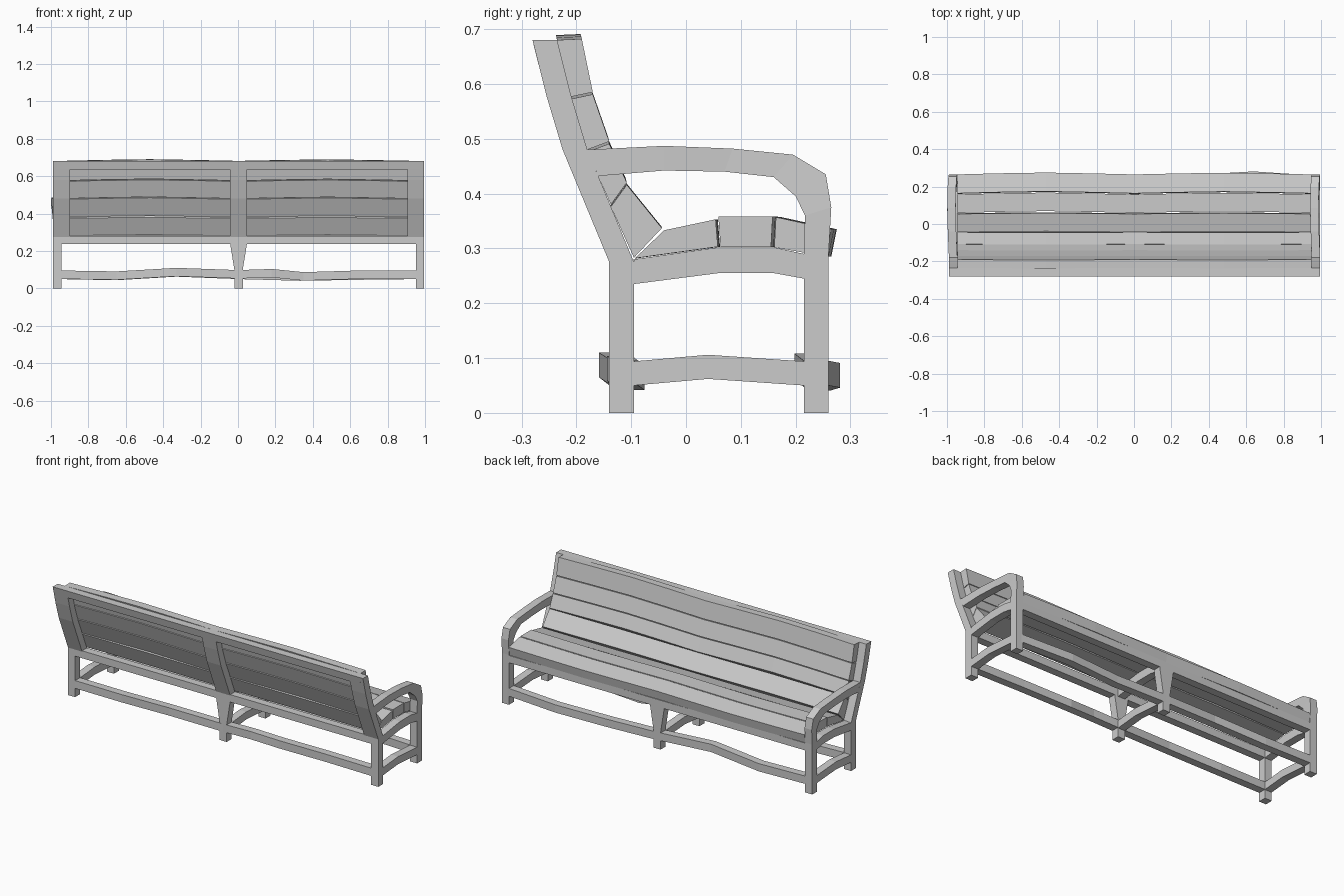
import bpy, bmesh

if "Cube" in bpy.data.objects:
    bpy.data.objects.remove(bpy.data.objects["Cube"])

CX = 0.003          # middle frame position
HW = 0.0225         # half thickness of the timber


def loft(name, rings):
    """Skin a closed bar through a list of four-point rings."""
    bm = bmesh.new()
    vr = [[bm.verts.new(p) for p in r] for r in rings]
    for a, b in zip(vr, vr[1:]):
        for i in range(4):
            j = (i + 1) % 4
            bm.faces.new((a[i], a[j], b[j], b[i]))
    bm.faces.new(vr[0])
    bm.faces.new(vr[-1])
    bmesh.ops.recalc_face_normals(bm, faces=bm.faces)
    me = bpy.data.meshes.new(name)
    bm.to_mesh(me)
    bm.free()
    ob = bpy.data.objects.new(name, me)
    bpy.context.collection.objects.link(ob)
    return ob


def side_bar(name, outer, inner, spans):
    """Bar drawn in the y-z plane; spans gives its x range at each station."""
    if len(spans) == 1:
        spans = spans * len(outer)
    loft(name, [[(x0, *o), (x1, *o), (x1, *i), (x0, *i)]
                for o, i, (x0, x1) in zip(outer, inner, spans)])


def long_bar(name, profile, stations):
    """Bar running along x with a y-z profile and small offsets (x, dy, dz)."""
    loft(name, [[(x, y + dy, z + dz) for y, z in profile] for x, dy, dz in stations])


def box(y0, y1, z0, z1):
    return [(y0, z0), (y1, z0), (y1, z1), (y0, z1)]


# Side profile curves shared by all frames
post_out = [(-0.14, 0.275), (-0.225, 0.48), (-0.255, 0.58), (-0.28, 0.68)]
post_in = [(y + 0.045, z) for y, z in post_out]
rail_top = [(-0.095, 0.28), (0.06, 0.302), (0.16, 0.302), (0.215, 0.29)]
rail_bot = [(-0.095, 0.235), (0.06, 0.255), (0.16, 0.255), (0.215, 0.245)]
low_top = [(-0.095, 0.094), (0.04, 0.106), (0.215, 0.094)]
low_bot = [(-0.095, 0.05), (0.04, 0.062), (0.215, 0.05)]
arm_top = [(-0.18, 0.48), (-0.04, 0.487), (0.085, 0.482), (0.195, 0.471),
           (0.255, 0.435), (0.265, 0.375), (0.26, 0.288)]
arm_bot = [(-0.16, 0.432), (-0.04, 0.442), (0.07, 0.44), (0.16, 0.43),
           (0.20, 0.395), (0.217, 0.36), (0.215, 0.288)]
arm_shift = [0, -0.006, -0.009, -0.007, -0.003, 0, 0]

# Frames: rails at both ends and in the middle
for label, cx in (("left", CX - 0.97), ("middle", CX), ("right", CX + 0.97)):
    span = [(cx - HW, cx + HW)]
    side_bar(label + "_seat_rail", rail_top, rail_bot, span)
    side_bar(label + "_side_stretcher", low_top, low_bot, span)
    if label == "middle":
        # flared middle legs
        wide = [(cx - 0.045, cx + 0.045)]
        spans = span * 2 + wide * 2
        for part, y0, y1, top in (("back", -0.14, -0.095, 0.275),
                                  ("front", 0.215, 0.26, 0.285)):
            zs = (0, 0.1, 0.24, top)
            side_bar("middle_%s_leg" % part, [(y0, z) for z in zs],
                     [(y1, z) for z in zs], spans)
        side_bar("middle_back_post", post_out, post_in, wide)
    else:
        # end legs
        side_bar(label + "_back_leg", [(-0.14, 0), (-0.14, 0.275)],
                 [(-0.095, 0), (-0.095, 0.275)], span)
        side_bar(label + "_front_leg", [(0.26, 0), (0.26, 0.288)],
                 [(0.215, 0), (0.215, 0.288)], span)
        # back post, twice as wide toward the inside
        if label == "left":
            post = [(cx - HW, cx + HW + 0.045)]
        else:
            post = [(cx - HW - 0.045, cx + HW)]
        side_bar(label + "_back_post", post_out, post_in, post)
        # bowed armrest curving down into the front leg
        side_bar(label + "_armrest", arm_top, arm_bot,
                 [(cx - HW + s, cx + HW + s) for s in arm_shift])

# Long straight rails
ends = [(CX - 0.97, 0, 0), (CX + 0.97, 0, 0)]
long_bar("back_seat_beam", box(-0.14, -0.095, 0.237, 0.28), ends)
long_bar("front_seat_beam", box(0.215, 0.26, 0.243, 0.285), ends)
long_bar("back_top_rail", [(-0.269, 0.635), (-0.28, 0.68),
                           (-0.235, 0.68), (-0.224, 0.635)], ends)

# Wavy lower stretchers
long_bar("back_stretcher", box(-0.14, -0.095, 0.051, 0.096),
         [(-0.96, 0, 0), (-0.65, 0.006, -0.005), (-0.33, -0.019, 0.014), (CX, 0, 0.002),
          (0.18, -0.004, 0.008), (0.35, 0.019, -0.009), (0.65, 0.006, 0), (0.96, 0, 0)])
long_bar("front_stretcher", box(0.215, 0.26, 0.05, 0.095),
         [(-0.96, 0, 0), (-0.65, 0.003, -0.006), (-0.33, -0.017, 0.013), (CX, 0, 0),
          (0.33, 0.004, -0.009), (0.64, 0.021, -0.004), (0.96, 0, 0)])

# Gently waved slats
xs = [(-0.943, 0), (-0.72, 0.6), (-0.47, 1), (-0.23, 0.55), (CX, 0),
      (0.25, 0.55), (0.48, 0.9), (0.72, 0.5), (0.949, 0)]
seat_profiles = [
    [(-0.093, 0.282), (0.058, 0.303), (0.054, 0.353), (-0.04, 0.333)],
    [(0.063, 0.303), (0.155, 0.303), (0.158, 0.358), (0.059, 0.358)],
    [(0.161, 0.302), (0.255, 0.285), (0.265, 0.335), (0.164, 0.357)],
]
for n, prof in enumerate(seat_profiles):
    k = 0.004 if n == 0 else 0.01
    long_bar("seat_slat_%d" % (n + 1), prof, [(x, w * k, 0) for x, w in xs])

slat_back = [(-0.095, 0.283), (-0.137, 0.38), (-0.18, 0.48), (-0.212, 0.576), (-0.235, 0.68)]
slat_face = [(-0.044, 0.337), (-0.108, 0.42), (-0.14, 0.495), (-0.17, 0.585), (-0.19, 0.682)]
for n in range(4):
    a, b, c, d = slat_back[n], slat_back[n + 1], slat_face[n + 1], slat_face[n]
    g = 0.004       # gap below the next slat
    prof = [a, (b[0], b[1] - g), (c[0], c[1] - g), d]
    if n == 3:
        prof = [a, b, c, d]
    k = 0.003 if n == 0 else 0.009
    long_bar("back_slat_%d" % (n + 1), prof, [(x, -w * k * 0.25, w * k) for x, w in xs])
